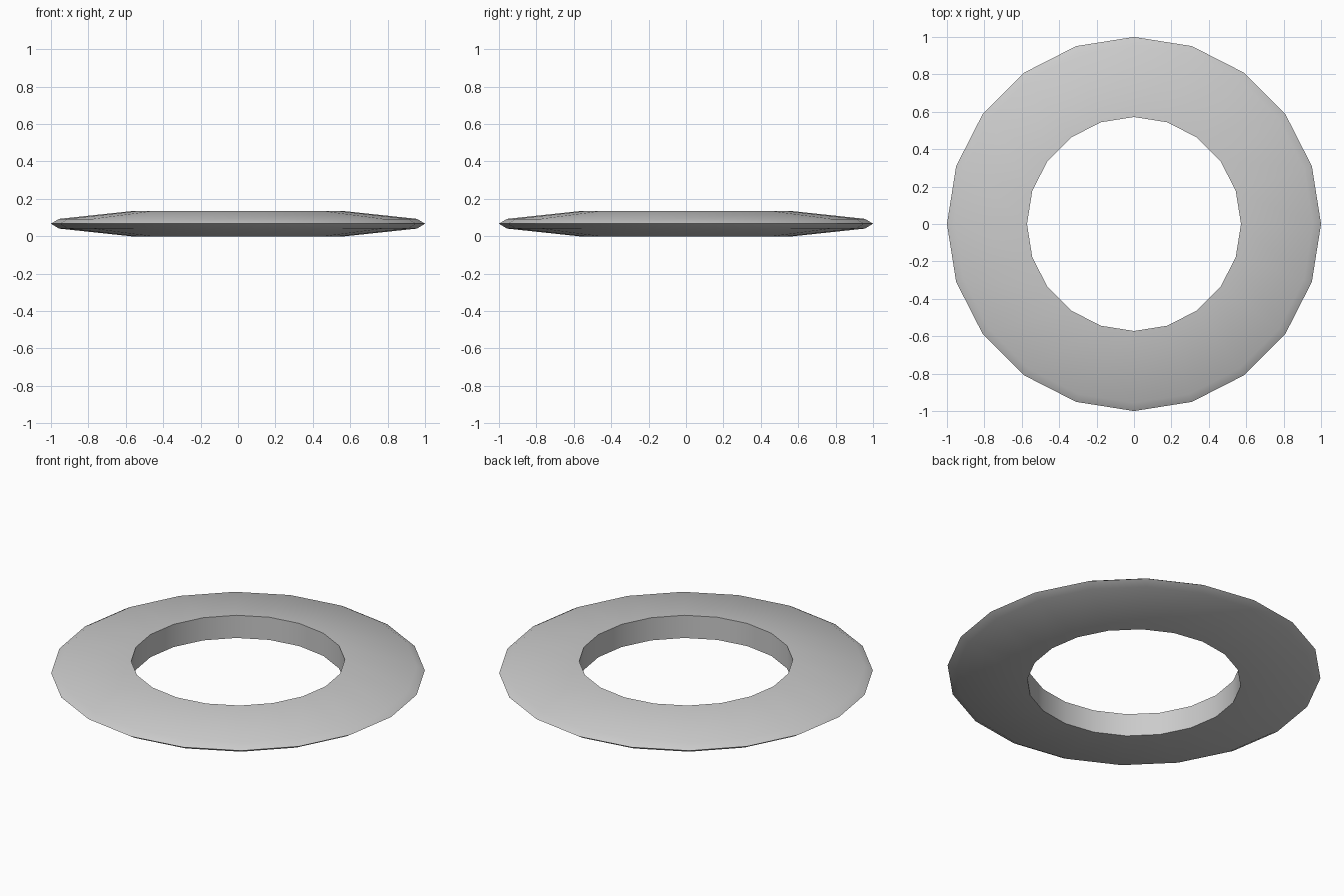
import bpy, bmesh, math

if "Cube" in bpy.data.objects:
    bpy.data.objects.remove(bpy.data.objects["Cube"])

SIDES = 20
# ring cross-section: (radius, height)
PROFILE = [(0.572, 0.0), (0.957, 0.041), (1.0, 0.067), (0.957, 0.093), (0.572, 0.134)]

# lathe the cross-section around z
bm = bmesh.new()
rings = []
for i in range(SIDES):
    a = 2 * math.pi * i / SIDES
    rings.append([bm.verts.new((r * math.cos(a), r * math.sin(a), z)) for r, z in PROFILE])
n = len(PROFILE)
for i in range(SIDES):
    p, q = rings[i], rings[(i + 1) % SIDES]
    for j in range(n):
        k = (j + 1) % n
        bm.faces.new((p[j], q[j], q[k], p[k]))
bmesh.ops.recalc_face_normals(bm, faces=bm.faces)

mesh = bpy.data.meshes.new("flat_ring")
bm.to_mesh(mesh)
bm.free()
ring = bpy.data.objects.new("flat_ring", mesh)
bpy.context.collection.objects.link(ring)

# smooth rim and walls, crisp inner edges
bpy.context.view_layer.objects.active = ring
ring.select_set(True)
bpy.ops.object.shade_smooth_by_angle(angle=math.radians(80))
